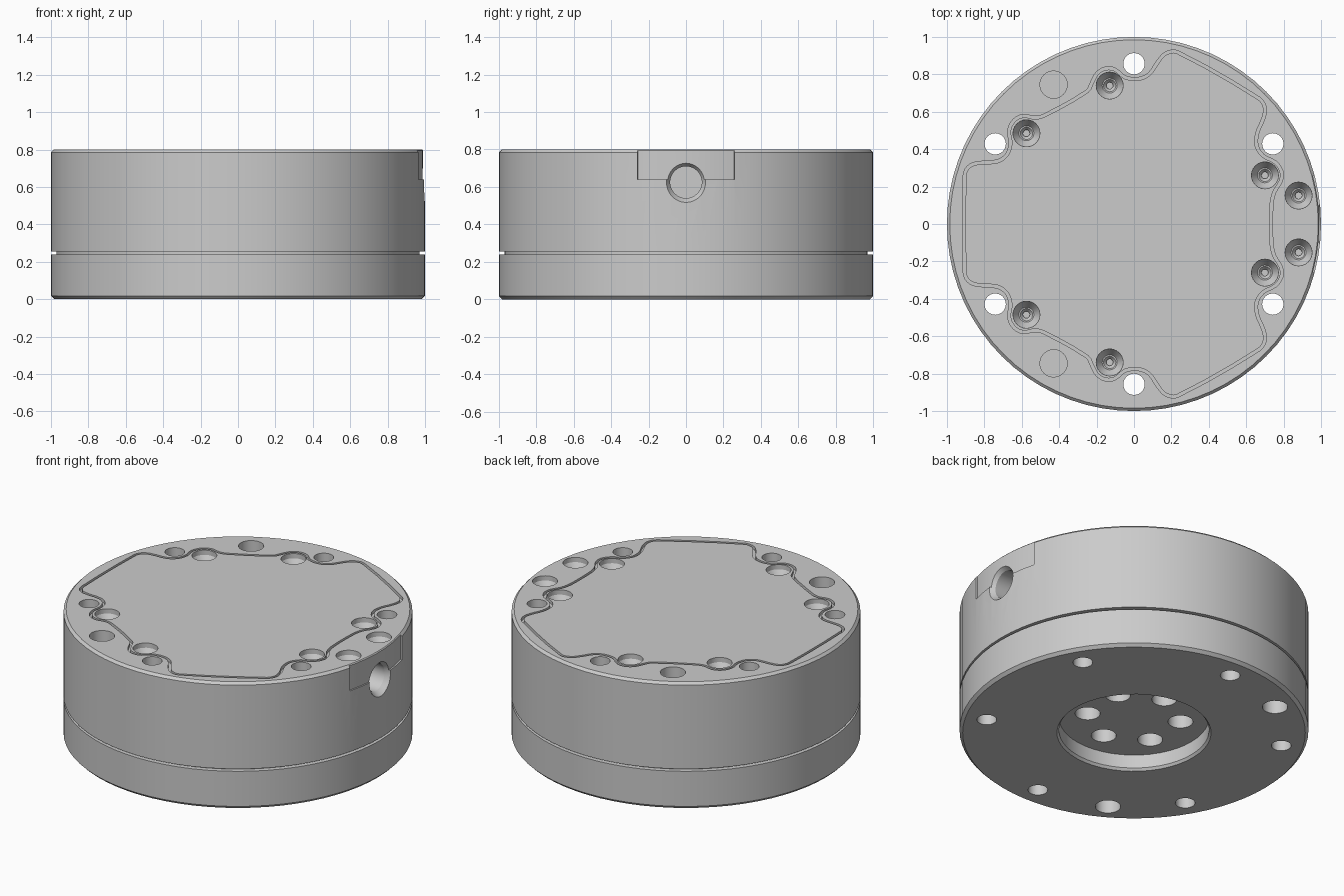
import bpy, bmesh, math
from mathutils import Vector

if "Cube" in bpy.data.objects:
    bpy.data.objects.remove(bpy.data.objects["Cube"])

grey = bpy.data.materials.new("grey metal")
grey.diffuse_color = (0.6, 0.6, 0.6, 1)
grey.use_nodes = True
grey.node_tree.nodes["Principled BSDF"].inputs["Base Color"].default_value = grey.diffuse_color


def make(name, bm):
    bmesh.ops.recalc_face_normals(bm, faces=bm.faces)
    me = bpy.data.meshes.new(name)
    bm.to_mesh(me)
    bm.free()
    me.materials.append(grey)
    ob = bpy.data.objects.new(name, me)
    bpy.context.collection.objects.link(ob)
    return ob


def lathe(bm, profile, center=(0, 0), n=24):
    """Closed solid turned round a vertical axis from (radius, z) pairs."""
    rings = [[bm.verts.new((center[0] + r * math.cos(2 * math.pi * i / n),
                            center[1] + r * math.sin(2 * math.pi * i / n), z))
              for i in range(n)] for r, z in profile]
    for a, b in zip(rings, rings[1:]):
        for i in range(n):
            j = (i + 1) % n
            bm.faces.new((a[i], a[j], b[j], b[i]))
    bm.faces.new(rings[0])
    bm.faces.new(rings[-1])


def smooth_loop(pts, steps=3):
    """Catmull-Rom closed loop."""
    out, n = [], len(pts)
    for i in range(n):
        a, b, c, d = (pts[(i + k) % n] for k in (-1, 0, 1, 2))
        # keep long straight runs straight by limiting the tangents
        span = (c - b).length
        t0, t1 = (c - a).normalized() * span, (d - b).normalized() * span
        for s in range(steps):
            t = s / steps
            out.append((2*t**3 - 3*t*t + 1) * b + (t**3 - 2*t*t + t) * t0
                       + (3*t*t - 2*t**3) * c + (t**3 - t*t) * t1)
    return out


def cut(target, cutter):
    mod = target.modifiers.new("cut", 'BOOLEAN')
    mod.operation, mod.solver, mod.object = 'DIFFERENCE', 'EXACT', cutter
    bpy.context.view_layer.objects.active = target
    bpy.ops.object.modifier_apply(modifier=mod.name)


# Lower flange with a narrow neck, and the main housing above it
bm = bmesh.new()
lathe(bm, [(0.982, 0), (1, 0.018), (1, 0.24), (0.97, 0.24), (0.97, 0.255)], n=72)
base = make("base_flange", bm)
bm = bmesh.new()
lathe(bm, [(1, 0.255), (1, 0.785), (0.985, 0.8), (0, 0.8)][:3], n=72)
housing = make("housing", bm)

# Six through holes, two blind locating holes on each side
bm = bmesh.new()
for k in range(6):
    a = math.radians(30 + 60 * k)
    lathe(bm, [(0.057, -0.1), (0.057, 0.9)], (0.857 * math.cos(a), 0.857 * math.sin(a)))
for s in (-1, 1):
    lathe(bm, [(0.073, -0.1), (0.073, 0.2)], (-0.43, s * 0.745))
    lathe(bm, [(0.073, 0.6), (0.073, 0.9)], (-0.43, s * 0.745))
holes = make("hole_cutter", bm)

# Round recess under the base, with a chamfered rim
bm = bmesh.new()
lathe(bm, [(0.45, -0.01), (0.43, 0.015), (0.43, 0.1)], n=48)
recess = make("recess_cutter", bm)

# Six mounting holes in the recess floor
bm = bmesh.new()
for k in range(6):
    a = math.radians(30 + 60 * k)
    lathe(bm, [(0.072, 0.05), (0.072, 0.23)], (0.27 * math.cos(a), 0.27 * math.sin(a)))
mounts = make("mount_cutter", bm)

# Tapered screw sockets in the top
bm = bmesh.new()
for x, y in ((-0.13, 0.74), (-0.575, 0.485), (0.70, 0.26), (0.88, 0.152)):
    for s in (-1, 1):
        lathe(bm, [(0.072, 0.85), (0.072, 0.77), (0.04, 0.72), (0.033, 0.72),
                   (0.018, 0.70), (0.018, 0.67)], (x, s * y))
sockets = make("socket_cutter", bm)

# Lid outline as a shallow groove, half the loop mirrored across y
half = [(-0.905, 0.26), (-0.885, 0.305), (-0.84, 0.325), (-0.73, 0.335),
        (-0.68, 0.37), (-0.66, 0.43), (-0.668, 0.50), (-0.64, 0.555),
        (-0.59, 0.578), (-0.53, 0.568), (-0.48, 0.58), (-0.25, 0.71),
        (-0.223, 0.76), (-0.195, 0.808), (-0.15, 0.832), (-0.10, 0.825),
        (-0.05, 0.785), (0.02, 0.775), (0.08, 0.80), (0.13, 0.87),
        (0.17, 0.912), (0.23, 0.92), (0.67, 0.67), (0.70, 0.62), (0.69, 0.56),
        (0.66, 0.49), (0.655, 0.42), (0.69, 0.365), (0.755, 0.33),
        (0.789, 0.28), (0.785, 0.23), (0.75, 0.17), (0.735, 0.10)]
loop = smooth_loop([Vector(p) for p in half] + [Vector((x, -y)) for x, y in reversed(half)])
bm = bmesh.new()
sections, n = [], len(loop)
for i, p in enumerate(loop):
    t = (loop[(i + 1) % n] - loop[i - 1]).normalized()
    nrm = Vector((-t.y, t.x)) * 0.008
    sections.append([bm.verts.new((*(p + nrm * s), z))
                     for s, z in ((-1, 0.78), (1, 0.78), (1, 0.82), (-1, 0.82))])
for i in range(n):
    a, b = sections[i], sections[(i + 1) % n]
    for k in range(4):
        m = (k + 1) % 4
        bm.faces.new((a[k], a[m], b[m], b[k]))
groove = make("lid_groove_cutter", bm)

# Slightly set-back cable cap on the right side
bm = bmesh.new()
arc = [math.asin(0.26) * k / 8 for k in range(-8, 9)]
rows = [[bm.verts.new((r * math.cos(a), r * math.sin(a), z)) for a in arc]
        for r, z in ((0.99, 0.64), (1.05, 0.64), (1.05, 0.85), (0.99, 0.85))]
for k in range(4):
    a, b = rows[k], rows[(k + 1) % 4]
    for i in range(16):
        bm.faces.new((a[i], a[i + 1], b[i + 1], b[i]))
for e in (0, -1):
    bm.faces.new([r[e] for r in rows])
cap = make("cap_cutter", bm)

# Cable port with a chamfered mouth
bm = bmesh.new()
lathe(bm, [(0.085, 0.70), (0.085, 0.965), (0.115, 1.01), (0.115, 1.1)], n=32)
for v in bm.verts:
    v.co = (v.co.z, v.co.y, 0.625 - v.co.x)
port = make("port_cutter", bm)

for c in (holes, recess, mounts):
    cut(base, c)
for c in (holes, cap, sockets, groove, port):
    cut(housing, c)
for c in (holes, recess, mounts, sockets, groove, cap, port):
    bpy.data.objects.remove(c)

for ob in (base, housing):
    bpy.ops.object.select_all(action='DESELECT')
    ob.select_set(True)
    bpy.context.view_layer.objects.active = ob
    bpy.ops.object.shade_smooth_by_angle(angle=math.radians(25))
